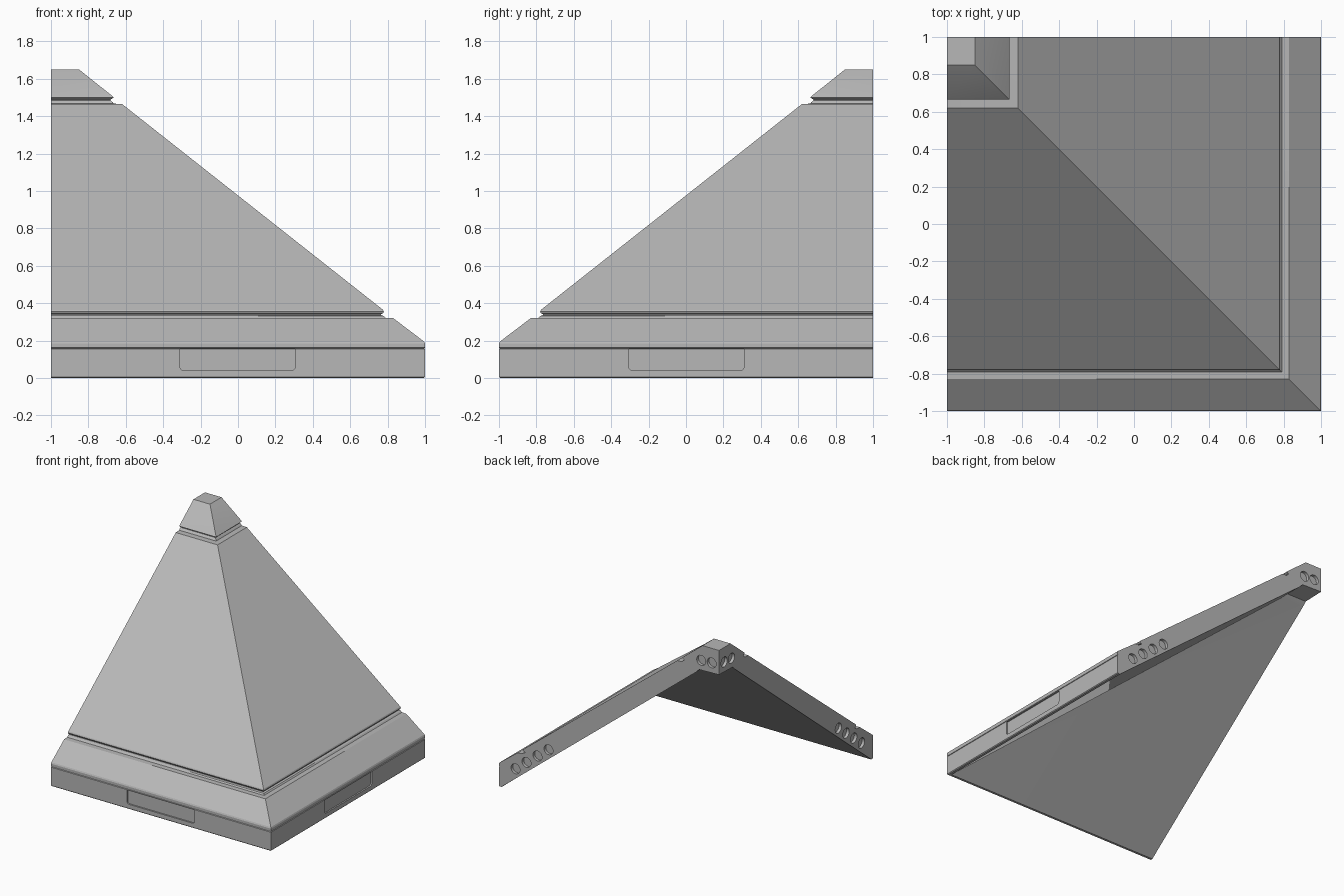
import bpy, bmesh, math

if "Cube" in bpy.data.objects:
    bpy.data.objects.remove(bpy.data.objects["Cube"])

grey = bpy.data.materials.new("mid grey")
grey.diffuse_color = (0.475, 0.475, 0.475, 1)
grey.use_nodes = True
grey.node_tree.nodes["Principled BSDF"].inputs["Base Color"].default_value = grey.diffuse_color


def finish(name, bm):
    bmesh.ops.recalc_face_normals(bm, faces=bm.faces)
    me = bpy.data.meshes.new(name)
    bm.to_mesh(me)
    bm.free()
    me.materials.append(grey)
    ob = bpy.data.objects.new(name, me)
    bpy.context.collection.objects.link(ob)
    return ob


# Roof corner: profile as (distance from the apex, height), mitred on the diagonal
profile = [(0, 1.65), (.15, 1.65), (.328, 1.508), (.335, 1.5),          # cap
           (.325, 1.492), (.318, 1.49), (.318, 1.484), (.33, 1.475),    # upper groove
           (.335, 1.467), (.38, 1.465), (1.775, .365), (1.78, .355),    # main slope
           (1.775, .345), (1.765, .342), (1.765, .336), (1.78, .332),   # lower groove
           (1.79, .322), (1.83, .32), (1.995, .195), (2, .185),         # eave
           (2, .162), (1.994, .159), (2, .156),                         # seam
           (2, .006), (1.994, 0), (1.975, 0), (1.965, .01),             # rim
           (.21, 1.415), (.18, 1.445), (0, 1.45)]                       # underside
bm = bmesh.new()
rings = []
for d, z in profile:
    if d == 0:
        rings.append([bm.verts.new((-1, 1, z))] * 3)
    else:
        rings.append([bm.verts.new(p) for p in
                      ((-1 + d, 1, z), (-1 + d, 1 - d, z), (-1, 1 - d, z))])
for a, b in zip(rings, rings[1:]):
    if a[0] is a[1]:
        bm.faces.new((a[0], b[0], b[1], b[2]))
    elif b[0] is b[1]:
        bm.faces.new((a[0], a[1], a[2], b[0]))
    else:
        bm.faces.new((a[0], a[1], b[1], b[0]))
        bm.faces.new((a[1], a[2], b[2], b[1]))
bm.faces.new([r[0] for r in rings])
bm.faces.new([r[2] for r in rings])
roof = finish("roof_corner", bm)


def cut(points, y0, y1):
    """Cut a prism drawn in x-z out of the roof, and its twin across the diagonal."""
    for twin in (False, True):
        bm = bmesh.new()
        loops = [[bm.verts.new((-y, -x, z) if twin else (x, y, z))
                  for x, z in points] for y in (y0, y1)]
        n = len(points)
        for loop in loops:
            bm.faces.new(loop)
        for i in range(n):
            j = (i + 1) % n
            bm.faces.new((loops[0][i], loops[0][j], loops[1][j], loops[1][i]))
        cutter = finish("cutter", bm)
        mod = roof.modifiers.new("cut", 'BOOLEAN')
        mod.operation, mod.solver, mod.object = 'DIFFERENCE', 'EXACT', cutter
        bpy.context.view_layer.objects.active = roof
        bpy.ops.object.modifier_apply(modifier=mod.name)
        bpy.data.objects.remove(cutter)


def arc(x, z, r, start, end, n):
    return [(x + r * math.cos(math.radians(start + (end - start) * i / n)),
             z + r * math.sin(math.radians(start + (end - start) * i / n)))
            for i in range(n + 1)]


# Shallow recessed panels in the outer walls, rounded at the bottom
panel = [(.305, .154), (-.31, .154)] + arc(-.29, .06, .02, 180, 270, 4) \
    + arc(.285, .06, .02, 270, 360, 4)
cut(panel, -1.1, -.988)

# Round sockets in the two joint faces
for d, z in [(.067, 1.53), (.162, 1.525)] + [(1.55 + .1 * i, .42 - .079 * i) for i in range(4)]:
    cut(arc(-1 + d, z, .041, 0, 360, 20)[:-1], .976, 1.1)

bpy.ops.object.select_all(action='DESELECT')
roof.select_set(True)
bpy.context.view_layer.objects.active = roof
bpy.ops.object.shade_smooth_by_angle(angle=math.radians(25))
